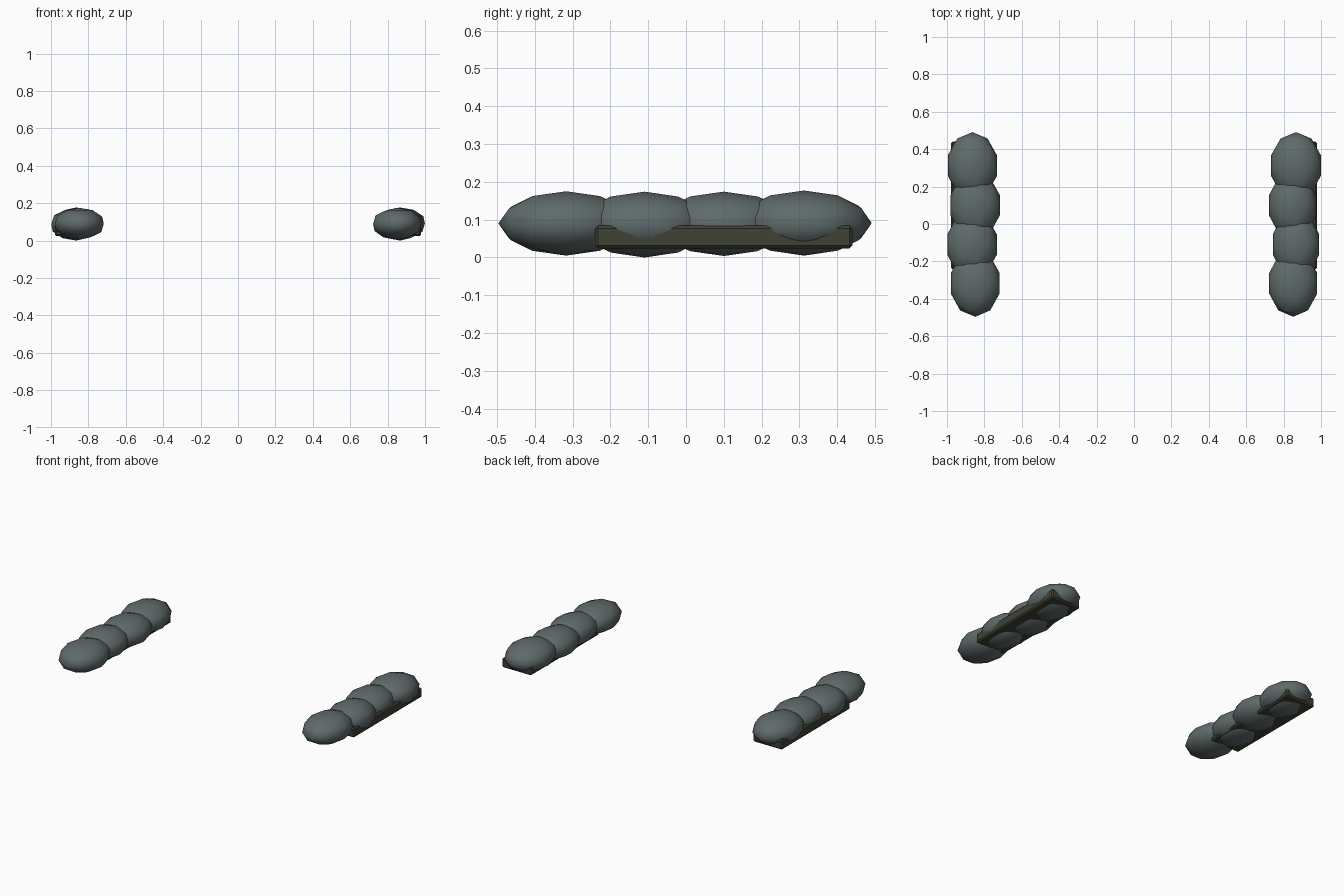
import bpy
import bmesh

cube = bpy.data.objects.get("Cube")
if cube:
    bpy.data.objects.remove(cube, do_unlink=True)


def material(name, color):
    mat = bpy.data.materials.new(name)
    mat.use_nodes = True
    mat.diffuse_color = color
    mat.node_tree.nodes["Principled BSDF"].inputs["Base Color"].default_value = color
    return mat


def add_object(name, bm, mat):
    mesh = bpy.data.meshes.new(name)
    bm.to_mesh(mesh)
    bm.free()
    mesh.materials.append(mat)
    obj = bpy.data.objects.new(name, mesh)
    bpy.context.collection.objects.link(obj)
    return obj


def stone(name, center, radii, mat):
    # Low-poly rounded boulder, smooth shaded
    bm = bmesh.new()
    bmesh.ops.create_icosphere(bm, subdivisions=2, radius=1)
    bmesh.ops.scale(bm, vec=radii, verts=bm.verts)
    bmesh.ops.translate(bm, vec=center, verts=bm.verts)
    for face in bm.faces:
        face.smooth = True
    return add_object(name, bm, mat)


def bed(name, center, size, mat):
    # Narrow plinth with chamfered edges
    bm = bmesh.new()
    bmesh.ops.create_cube(bm, size=1)
    bmesh.ops.scale(bm, vec=size, verts=bm.verts)
    bmesh.ops.translate(bm, vec=center, verts=bm.verts)
    obj = add_object(name, bm, mat)
    bevel = obj.modifiers.new("chamfer", 'BEVEL')
    bevel.width = 0.008
    bevel.segments = 1
    return obj


stone_grey = material("stone grey", (0.115, 0.145, 0.145, 1))
dark_moss = material("dark moss", (0.05, 0.054, 0.034, 1))

# Stones from front to back: y, z, vertical radius
rows = [(-0.317, 0.090, 0.085), (-0.110, 0.087, 0.087),
        (0.100, 0.089, 0.085), (0.312, 0.091, 0.086)]
# Sideways centre and radius of each stone
sides = {
    "left": (1, [(0.851, 0.135), (0.866, 0.130), (0.848, 0.132), (0.866, 0.140)]),
    "right": (-1, [(0.849, 0.137), (0.866, 0.139), (0.849, 0.138), (0.864, 0.138)]),
}

for side, (sign, stones) in sides.items():
    bed(side + "_stone_bed", (sign * 0.876, 0.1, 0.054), (0.206, 0.68, 0.06), dark_moss)
    for i, ((y, z, rz), (x, rx)) in enumerate(zip(rows, stones), 1):
        stone(f"{side}_stone_{i}", (sign * x, y, z), (rx, 0.179, rz), stone_grey)
